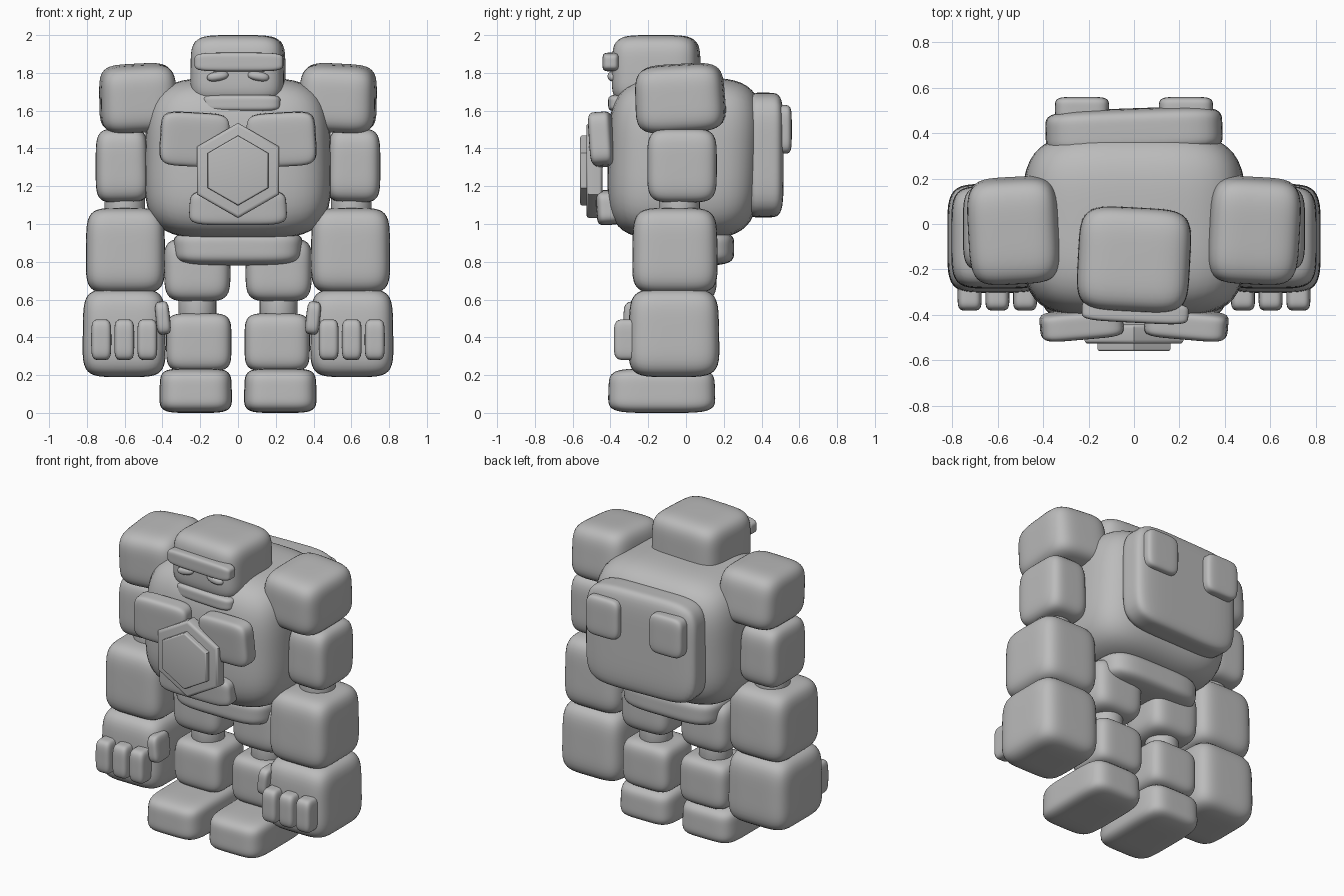
import bpy, bmesh
from math import radians, pi
from mathutils import Matrix, Vector

if "Cube" in bpy.data.objects:
    bpy.data.objects.remove(bpy.data.objects["Cube"], do_unlink=True)

grey = bpy.data.materials.new("stone_grey")
grey.use_nodes = True
colour = (0.5, 0.5, 0.5, 1)
grey.diffuse_color = colour
grey.node_tree.nodes["Principled BSDF"].inputs["Base Color"].default_value = colour


def finish(name, bm, angle=180):
    mesh = bpy.data.meshes.new(name)
    bm.to_mesh(mesh)
    bm.free()
    mesh.materials.append(grey)
    ob = bpy.data.objects.new(name, mesh)
    bpy.context.collection.objects.link(ob)
    bpy.ops.object.select_all(action='DESELECT')
    ob.select_set(True)
    bpy.context.view_layer.objects.active = ob
    bpy.ops.object.shade_smooth_by_angle(angle=radians(angle))


def block(name, xs, ys, zs, n=5, rot=(0, 0, 0), taper=(1, 1), lean=0, side=1):
    """Soft-cornered block filling the given ranges; taper scales the top, lean shifts it in y."""
    bm = bmesh.new()
    bmesh.ops.create_cube(bm, size=2)
    bmesh.ops.subdivide_edges(bm, edges=bm.edges[:], cuts=15, use_grid_fill=True)
    lo, hi = Vector((xs[0], ys[0], zs[0])), Vector((xs[1], ys[1], zs[1]))
    centre, half = (lo + hi) / 2, (hi - lo) / 2
    turn = Matrix.Identity(3)
    for axis, a in zip("XYZ", rot):
        turn = Matrix.Rotation(radians(a), 3, axis) @ turn
    for v in bm.verts:
        p = v.co / sum(abs(c) ** n for c in v.co) ** (1 / n)
        t = (p.z + 1) / 2
        p.x *= half.x * (1 + (taper[0] - 1) * t)
        p.y = p.y * half.y * (1 + (taper[1] - 1) * t) + lean * p.z
        p.z *= half.z
        v.co = turn @ p + centre
        v.co.x *= side
    if side < 0:
        bmesh.ops.reverse_faces(bm, faces=bm.faces[:])
    finish(name, bm)


def prism(name, centre, radius, depth, sides, bevel, upright=True):
    bm = bmesh.new()
    bmesh.ops.create_cone(bm, cap_ends=True, segments=sides, radius1=radius,
                          radius2=radius, depth=depth)
    if not upright:
        bmesh.ops.rotate(bm, verts=bm.verts[:], matrix=Matrix.Rotation(pi / 2, 3, 'X'))
    rim = [e for e in bm.edges if any(len(f.verts) > 4 for f in e.link_faces)]
    bmesh.ops.bevel(bm, geom=rim, offset=bevel, segments=4, profile=0.5, affect='EDGES')
    bmesh.ops.translate(bm, verts=bm.verts[:], vec=centre)
    finish(name, bm, 35)


# Body and head
block("torso", (-.5, .5), (-.41, .395), (.92, 1.775), 4, taper=(.97, 1.02), lean=.015)
block("pelvis", (-.335, .335), (-.25, .255), (.78, .965), 4.5, taper=(1.03, 1))
block("head", (-.25, .25), (-.39, .075), (1.63, 2.0), 4.8, rot=(0, 0, -3), taper=(.98, .98))
block("jaw", (-.19, .23), (-.405, -.2), (1.595, 1.685), 5, rot=(0, 0, -4))
block("brow", (-.23, .24), (-.435, -.34), (1.808, 1.907), 5, rot=(0, 0, -3))

# Chest badge and belly plate
prism("badge_rim", (0, -.485, 1.283), .252, .085, 6, .018, False)
prism("badge_centre", (0, -.51, 1.283), .185, .1, 6, .01, False)
block("belly_plate", (-.262, .262), (-.475, -.35), (.995, 1.18), 5, rot=(3, 0, 0), taper=(.96, 1))

# Back pack
block("back_pack", (-.39, .39), (.31, .51), (1.035, 1.695), 5.5, rot=(0, 0, 2))

for side, label in ((1, "left"), (-1, "right")):
    def part(name, *args, **kw):
        return block(label + "_" + name, *args, side=side, **kw)

    part("eye", (.05, .165), (-.415, -.35), (1.757, 1.807), 2.3, rot=(0, 10, 0))
    part("chest_plate", (.05, .412), (-.505, -.38), (1.305, 1.59), 5.5, rot=(4, -3, -5))
    part("back_vent", (.11, .348), (.455, .56), (1.372, 1.63), 5)

    # Arm
    part("shoulder", (.318, .738), (-.27, .208), (1.487, 1.845), 4.5, rot=(3, 3, -3),
         taper=(.93, .96))
    part("upper_arm", (.47, .757), (-.205, .163), (1.115, 1.505), 4.8, rot=(0, 1, 0),
         taper=(.95, 1))
    prism(label + "_elbow", (side * .6, -.035, 1.09), .108, .15, 32, .035)
    part("forearm", (.385, .807), (-.287, .17), (.632, 1.085), 5, taper=(.98, .97))
    part("hand", (.38, .825), (-.308, .18), (.19, .657), 5, taper=(.97, .96))
    for i in range(3):
        x = .48 + i * .122
        part("finger_%d" % (i + 1), (x - .053, x + .053), (-.382, -.24), (.28, .495), 4.5)
    part("thumb", (.36, .435), (-.33, -.17), (.415, .59), 4, rot=(0, 6, 0))

    # Leg
    part("thigh", (.042, .388), (-.163, .163), (.59, .925), 4.5, taper=(1.03, 1))
    prism(label + "_knee", (side * .215, 0, .56), .1, .16, 32, .045)
    part("shin", (.035, .38), (-.158, .158), (.22, .528), 5)
    part("foot", (.03, .418), (-.415, .158), (0, .235), 5, taper=(.97, .97))
